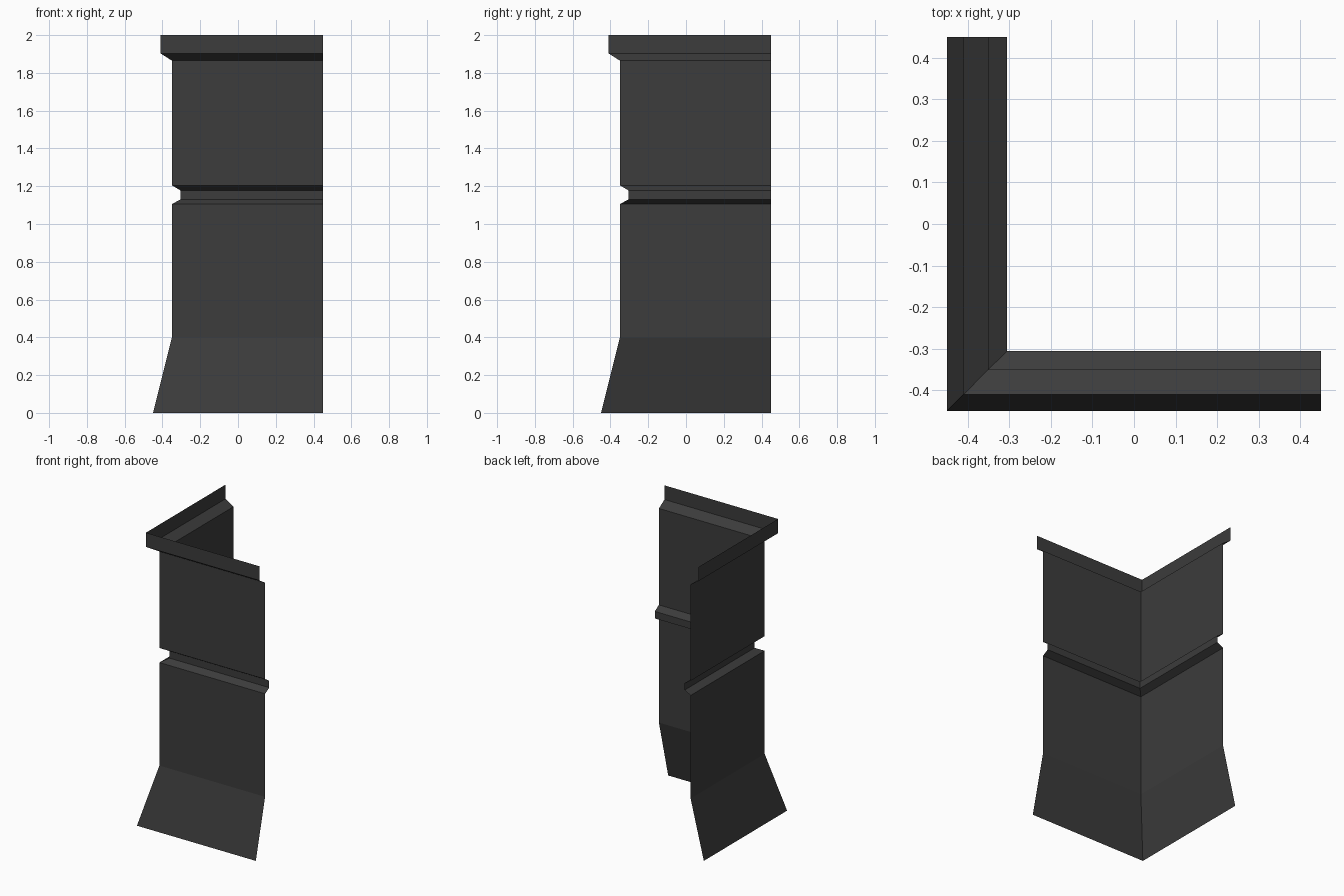
import bpy
import bmesh

if "Cube" in bpy.data.objects:
    bpy.data.objects.remove(bpy.data.objects["Cube"])

# One flat dark grey for the whole sheet
grey = bpy.data.materials.new("dark_grey")
grey.diffuse_color = (0.045, 0.045, 0.045, 1)
grey.use_nodes = True
grey.node_tree.nodes["Principled BSDF"].inputs["Base Color"].default_value = grey.diffuse_color

# Wall section: (offset outward from centre, height)
# flared foot, lower panel, groove, upper panel, stepped-out cornice
profile = [(0.45, 0.0), (0.35, 0.40), (0.35, 1.105), (0.305, 1.13),
           (0.305, 1.178), (0.35, 1.205), (0.35, 1.865), (0.41, 1.903),
           (0.41, 2.0)]
END = 0.45

# Sweep the section round the mitred corner: back end, corner, right end
bm = bmesh.new()
rows = [[bm.verts.new(p) for p in ((-d, END, z), (-d, -d, z), (END, -d, z))]
        for d, z in profile]
for low, high in zip(rows, rows[1:]):
    for i in range(2):
        bm.faces.new((low[i], low[i + 1], high[i + 1], high[i]))

mesh = bpy.data.meshes.new("corner_wall")
bm.to_mesh(mesh)
bm.free()
mesh.materials.append(grey)
wall = bpy.data.objects.new("corner_wall", mesh)
bpy.context.collection.objects.link(wall)
